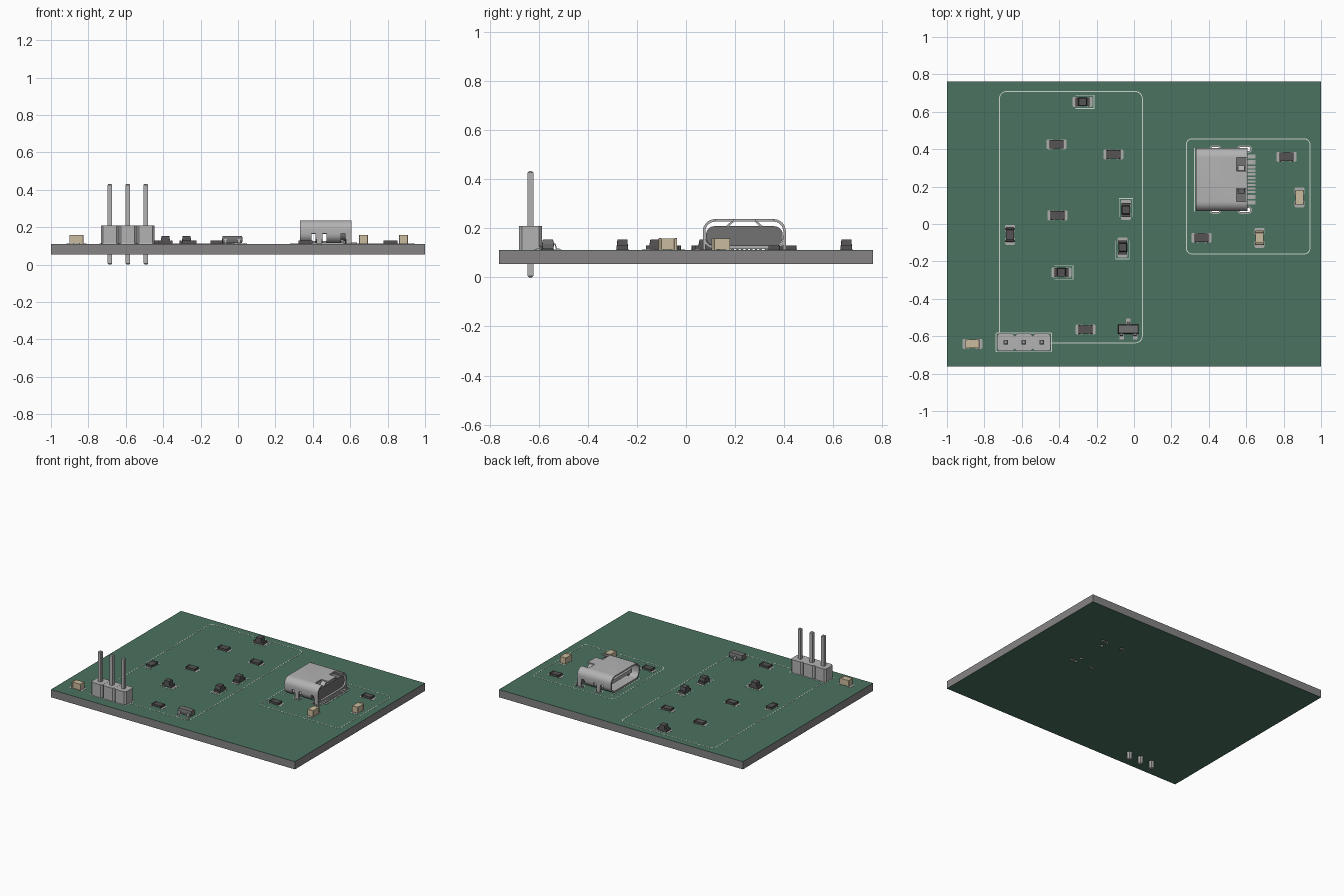
import bpy, bmesh, math
from mathutils import Matrix, Vector

if "Cube" in bpy.data.objects:
    bpy.data.objects.remove(bpy.data.objects["Cube"])

TOP, BOT = 0.111, 0.054          # board faces
MM = 0.0378                      # component scale

def mat(name, c):
    m = bpy.data.materials.new(name)
    m.diffuse_color = (*c, 1)
    m.use_nodes = True
    m.node_tree.nodes["Principled BSDF"].inputs["Base Color"].default_value = m.diffuse_color
    return m

GREEN = mat("solder_mask", (0.07, 0.17, 0.115))
CORE = mat("substrate", (0.24, 0.23, 0.23))
METAL = mat("metal", (0.45, 0.45, 0.45))
DARK = mat("dark_body", (0.09, 0.085, 0.085))
SOT = mat("chip_plastic", (0.17, 0.17, 0.17))
TAN = mat("ceramic", (0.60, 0.50, 0.34))
SILK = mat("silkscreen", (0.62, 0.66, 0.62))
PAD = mat("pad", (0.42, 0.42, 0.41))

def finish(name, bm, m, M=None):
    if M:
        bmesh.ops.transform(bm, matrix=M, verts=bm.verts)
    bmesh.ops.recalc_face_normals(bm, faces=bm.faces)
    me = bpy.data.meshes.new(name)
    bm.to_mesh(me)
    bm.free()
    me.materials.append(m)
    o = bpy.data.objects.new(name, me)
    bpy.context.collection.objects.link(o)
    return o

def add_box(bm, x0, x1, y0, y1, z0, z1):
    v = bmesh.ops.create_cube(bm, size=1)["verts"]
    for p in v:
        p.co = ((x0 + x1) / 2 + p.co.x * (x1 - x0), (y0 + y1) / 2 + p.co.y * (y1 - y0),
                (z0 + z1) / 2 + p.co.z * (z1 - z0))
    return v

def rrect(cx, cy, w, h, r, n=5):
    """Rounded rectangle outline."""
    pts = []
    for k, (sx, sy) in enumerate([(1, 1), (-1, 1), (-1, -1), (1, -1)]):
        for i in range(n + 1):
            a = math.pi / 2 * (k + i / n)
            pts.append((cx + sx * (w / 2 - r) + r * math.cos(a), cy + sy * (h / 2 - r) + r * math.sin(a)))
    return pts

def add_loft(bm, sections):
    """Solid through a stack of (outline, z) sections."""
    rings = [[bm.verts.new((x, y, z)) for x, y in pts] for pts, z in sections]
    for a, b in zip(rings, rings[1:]):
        for i in range(len(a)):
            j = (i + 1) % len(a)
            bm.faces.new((a[i], a[j], b[j], b[i]))
    bm.faces.new(rings[0])
    bm.faces.new(rings[-1])

def add_ring(bm, outer, inner, z0, z1):
    """Closed band between two matching outlines."""
    L = [[bm.verts.new((x, y, z)) for x, y in pts]
         for pts, z in [(outer, z0), (outer, z1), (inner, z1), (inner, z0)]]
    for k in range(4):
        a, b = L[k], L[(k + 1) % 4]
        for i in range(len(a)):
            j = (i + 1) % len(a)
            bm.faces.new((a[i], a[j], b[j], b[i]))

def outline(bm, x0, x1, y0, y1, r, t=0.005):
    c = ((x0 + x1) / 2, (y0 + y1) / 2)
    add_ring(bm, rrect(*c, x1 - x0 + t, y1 - y0 + t, r + t / 2),
             rrect(*c, x1 - x0 - t, y1 - y0 - t, max(r - t / 2, 0.0005)), TOP, TOP + 0.001)

def cut(o, cutter):
    md = o.modifiers.new("cut", 'BOOLEAN')
    md.operation, md.object, md.solver = 'DIFFERENCE', cutter, 'EXACT'
    bpy.context.view_layer.objects.active = o
    bpy.ops.object.modifier_apply(modifier="cut")

# ---- board: core with a green mask on both faces, drilled together
PINS_X, PIN_Y = (-0.685, -0.589, -0.493), -0.633
UC = 0.2375                                        # socket centre line in y
LEGS = [(x, UC + s * 0.163, l) for x, l in ((0.435, 0.045), (0.592, 0.060)) for s in (-1, 1)]
bm = bmesh.new()
for x in PINS_X:
    add_loft(bm, [(rrect(x, PIN_Y, 0.038, 0.038, 0.0185), z) for z in (0.03, 0.14)])
for s in (-1, 1):
    add_loft(bm, [(rrect(0.573, UC + s * 0.109, 0.025, 0.025, 0.012), z) for z in (0.03, 0.14)])
for x, y, l in LEGS:
    add_loft(bm, [(rrect(x, y, l, 0.023, 0.011), z) for z in (0.03, 0.14)])
drill = finish("drill_cutter", bm, CORE)
drill.hide_render = True
for name, z0, z1, m in (("board_core", BOT + 0.001, TOP - 0.001, CORE),
                        ("top_mask", TOP - 0.001, TOP, GREEN), ("bottom_mask", BOT, BOT + 0.001, GREEN)):
    bm = bmesh.new()
    add_box(bm, -1, 1, -0.762, 0.762, z0, z1)
    cut(finish(name, bm, m), drill)
bpy.data.objects.remove(drill)

# ---- printed outlines
bm = bmesh.new()
outline(bm, -0.72, 0.045, -0.636, 0.709, 0.04)
outline(bm, 0.28, 0.941, -0.16, 0.455, 0.03)
outline(bm, -0.737, -0.441, -0.683, -0.583, 0.004)
add_box(bm, 0.322, 0.327, UC - 0.17, UC + 0.17, TOP, TOP + 0.001)
finish("printed_outlines", bm, SILK)

# ---- two-terminal parts
def chip_pads(bm):
    for s in (-1, 1):
        add_loft(bm, [(rrect(s * 0.0345, 0, 0.0388, 0.053, 0.009), z) for z in (TOP, TOP + 0.0012)])

def chip(name, x, y, vert, h, m):
    """Block with slightly proud end caps."""
    M = Matrix.Translation((x, y, 0)) @ Matrix.Rotation(math.pi / 2 * vert, 4, 'Z')
    bm = bmesh.new()
    chip_pads(bm)
    finish(name + "_pads", bm, PAD, M)
    bm = bmesh.new()
    z = TOP + 0.001
    add_box(bm, -0.026, 0.026, -0.0225, 0.0225, z + 0.0015, z + h - 0.0015)
    for s in (-1, 1):
        v = add_box(bm, s * 0.032 - 0.006, s * 0.032 + 0.006, -0.0236, 0.0236, z, z + h)
        bmesh.ops.bevel(bm, geom=list({e for p in v for e in p.link_edges}), offset=0.0015,
                        segments=1, affect='EDGES')
    finish(name, bm, m, M)

for i, (x, y, v) in enumerate([(-0.414, 0.426, 0), (-0.11, 0.372, 0), (-0.409, 0.046, 0), (-0.259, -0.564, 0),
                               (-0.663, -0.058, 1), (0.815, 0.359, 0), (0.361, -0.074, 0)]):
    chip(f"resistor_{i + 1}", x, y, v, 0.018, DARK)
for i, (x, y, v) in enumerate([(-0.864, -0.641, 0), (0.885, 0.142, 1), (0.671, -0.074, 1)]):
    chip(f"capacitor_{i + 1}", x, y, v, 0.047, TAN)

def led(name, x, y, q):
    M = Matrix.Translation((x, y, 0)) @ Matrix.Rotation(math.pi / 2 * q, 4, 'Z')
    bm = bmesh.new()
    chip_pads(bm)
    finish(name + "_pads", bm, PAD, M)
    bm = bmesh.new()                                # three-sided printed bracket
    add_box(bm, -0.0635, -0.059, -0.036, 0.036, TOP, TOP + 0.001)
    for s in (-1, 1):
        add_box(bm, -0.0635, 0.038, s * 0.036 - 0.002, s * 0.036 + 0.002, TOP, TOP + 0.001)
    finish(name + "_bracket", bm, SILK, M)
    bm = bmesh.new()                                # base, terminals, tapered lens
    z = TOP + 0.001
    add_box(bm, -0.033, 0.033, -0.0225, 0.0225, z, z + 0.015)
    for s in (-1, 1):
        add_box(bm, s * 0.032 - 0.006, s * 0.032 + 0.006, -0.0236, 0.0236, z, z + 0.017)
    add_loft(bm, [(rrect(0, 0, 0.050, 0.045, 0.001, 1), z + 0.015),
                  (rrect(0, 0, 0.040, 0.041, 0.001, 1), z + 0.042)])
    finish(name, bm, DARK, M)

for i, a in enumerate([(-0.275, 0.653, 2), (-0.043, 0.075, 3), (-0.061, -0.125, 1), (-0.388, -0.259, 2)]):
    led(f"led_{i + 1}", *a)

# ---- three-lead transistor
M = Matrix.Translation((-0.03, -0.562, 0))
bm = bmesh.new()
add_loft(bm, [(rrect(0, 0, w, d, 0.001, 1), z) for w, d, z in
              ((0.104, 0.044, TOP + 0.004), (0.110, 0.050, TOP + 0.024), (0.104, 0.042, TOP + 0.042))])
finish("transistor_body", bm, SOT, M)
leads, pads = bmesh.new(), bmesh.new()
prof = [(0.020, 0.026), (0.031, 0.026), (0.037, 0.007), (0.046, 0.007),
        (0.046, 0.002), (0.033, 0.002), (0.028, 0.021), (0.020, 0.021)]
TO_Y = Matrix(((0, 0, 1, 0), (1, 0, 0, 0), (0, 1, 0, 0), (0, 0, 0, 1)))   # outline in yz, depth in x
for x, s in ((0, 1), (-0.036, -1), (0.036, -1)):
    lead = bmesh.new()
    add_loft(lead, [([(s * a, TOP + b) for a, b in prof], x + k * 0.008) for k in (-1, 1)])
    bmesh.ops.transform(lead, matrix=TO_Y, verts=lead.verts)
    tmp = bpy.data.meshes.new("tmp")
    lead.to_mesh(tmp)
    lead.free()
    leads.from_mesh(tmp)
    bpy.data.meshes.remove(tmp)
    add_loft(pads, [(rrect(x, s * 0.038, 0.024, 0.036, 0.005), z) for z in (TOP, TOP + 0.0012)])
finish("transistor_leads", leads, METAL, M)
finish("transistor_pads", pads, PAD, M)

# ---- pin header: chamfered blocks with square pins
bm = bmesh.new()
for x in PINS_X:
    add_loft(bm, [(rrect(x, PIN_Y, 0.0955, 0.094, 0.012, 1), z) for z in (TOP + 0.001, 0.208)])
finish("header_body", bm, METAL)
bm = bmesh.new()
for x in PINS_X:
    add_loft(bm, [(rrect(x, PIN_Y, w, w, 0.0005, 1), z) for w, z in
                  ((0.013, 0), (0.024, 0.006), (0.024, 0.426), (0.013, 0.432))])
finish("header_pins", bm, METAL)

# ---- socket: hollow rounded shell along x, slotted beside its legs
ZC = 0.176
bm = bmesh.new()
add_ring(bm, rrect(UC, ZC, 0.338, 0.122, 0.05, 8), rrect(UC, ZC, 0.317, 0.101, 0.0395, 8), 0.331, 0.607)
shell = finish("socket_shell", bm, METAL, TO_Y)
bm = bmesh.new()
for s in (-1, 1):
    for x0, x1 in ((0.394, 0.415), (0.452, 0.473), (0.550, 0.572)):
        a, b = sorted((UC + s * 0.125, UC + s * 0.19))
        add_box(bm, x0, x1, a, b, 0.10, 0.167)
    a, b = sorted((UC + s * 0.047, UC + s * 0.118))
    add_box(bm, 0.548, 0.62, a, b, 0.215, 0.25)
slots = finish("slot_cutter", bm, METAL)
slots.hide_render = True
cut(shell, slots)
bpy.data.objects.remove(slots)
shell.select_set(True)
bpy.context.view_layer.objects.active = shell
bpy.ops.object.shade_smooth_by_angle(angle=math.radians(30))

# legs and mounting pads
bm, pads = bmesh.new(), bmesh.new()
for x, y, l in LEGS:
    s = 1 if y > UC else -1
    a, b = sorted((UC + s * 0.158, UC + s * 0.169))
    add_box(bm, x - 0.014, x + 0.014, a, b, BOT, 0.17)
    add_ring(pads, rrect(x, y, l + 0.018, 0.040, 0.0195), rrect(x, y, l, 0.023, 0.011), TOP, TOP + 0.0012)
# bent spring fingers at the rear of the roof
for s in (-1, 1):
    v = add_box(bm, 0.555, 0.592, -0.028, 0.028, -0.004, 0.004)
    R = Matrix.Translation((0, UC + s * 0.068, 0.209)) @ Matrix.Rotation(-s * 0.72, 4, 'X')
    bmesh.ops.transform(bm, matrix=R, verts=v)
finish("socket_legs_and_fingers", bm, METAL)
# tongue, rear insulator and locating pegs
bm = bmesh.new()
add_box(bm, 0.362, 0.53, UC - 0.125, UC + 0.125, ZC - 0.013, ZC + 0.013)
finish("socket_tongue", bm, METAL)
bm = bmesh.new()
add_loft(bm, [(rrect(UC, ZC - 0.008, 0.312, 0.080, 0.034), x) for x in (0.515, 0.596)])
finish("socket_insulator", bm, SOT, TO_Y)
bm = bmesh.new()
for s in (-1, 1):
    add_loft(bm, [(rrect(0.573, UC + s * 0.109, 0.019, 0.019, 0.009), z) for z in (0.08, 0.13)])
finish("socket_pegs", bm, SOT)
# contact tails and pads
bm = bmesh.new()
for s in (-1, 1):
    for off, w in ((0.25, 0.3), (0.75, 0.3), (1.25, 0.3), (1.75, 0.3), (2.45, 0.6), (3.25, 0.6)):
        y, h = UC + s * off * MM, w * MM / 2
        add_box(pads, 0.600, 0.650, y - h, y + h, TOP, TOP + 0.0012)
        add_box(bm, 0.590, 0.636, y - h * 0.8, y + h * 0.8, TOP + 0.001, TOP + 0.006)
finish("socket_contacts", bm, METAL)
finish("socket_pads", pads, PAD)
